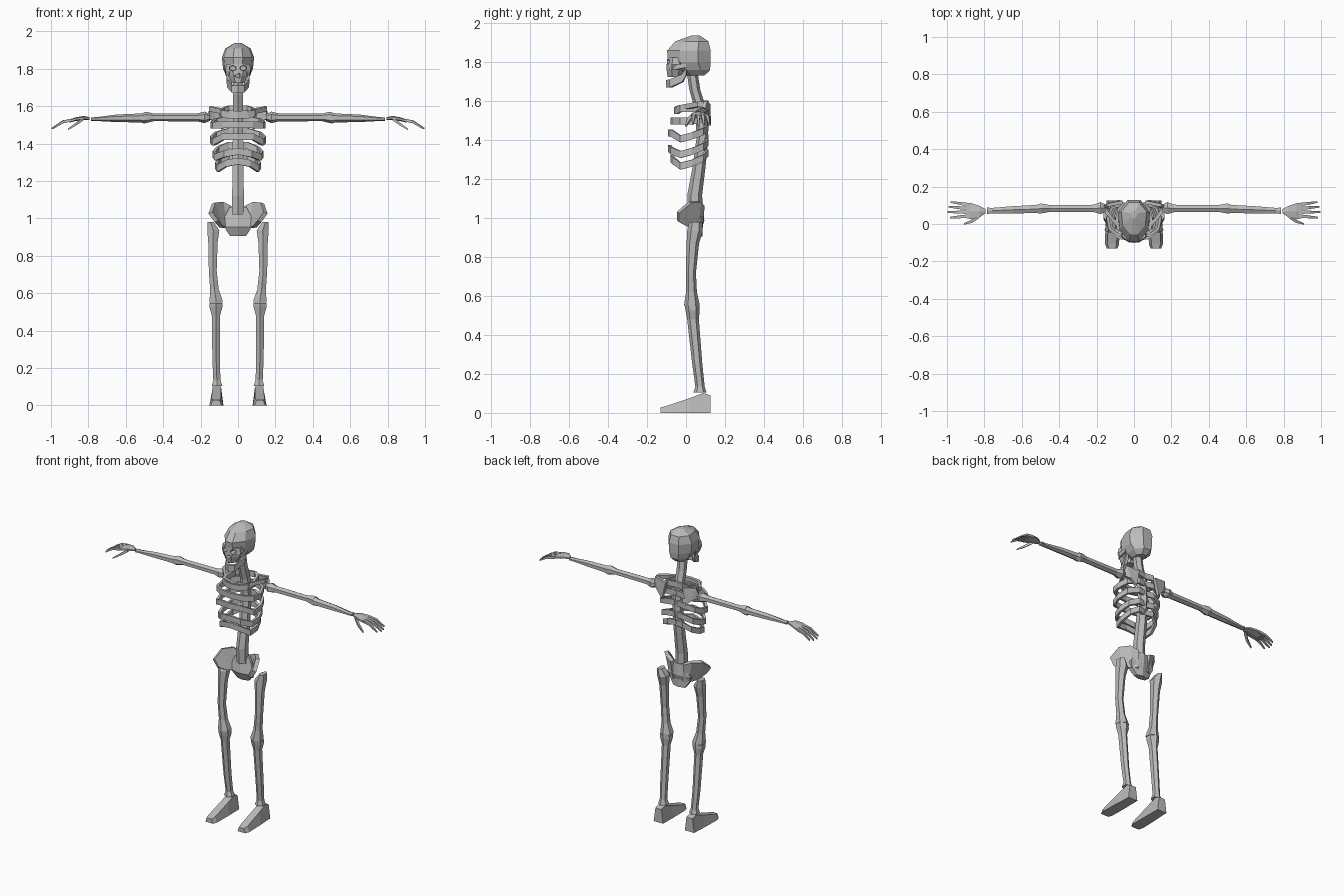
import bpy, bmesh, math
from mathutils import Vector

bone = bpy.data.materials.new("bone grey")
bone.diffuse_color = (0.5, 0.5, 0.5, 1)


def make(name, verts, faces, mirror=False, thick=0):
    me = bpy.data.meshes.new(name)
    me.from_pydata(verts, [], faces)
    bm = bmesh.new()
    bm.from_mesh(me)
    bmesh.ops.recalc_face_normals(bm, faces=bm.faces)
    bm.to_mesh(me)
    bm.free()
    me.materials.append(bone)
    ob = bpy.data.objects.new(name, me)
    bpy.context.collection.objects.link(ob)
    if thick:
        m = ob.modifiers.new("thickness", 'SOLIDIFY')
        m.thickness, m.offset = thick, 0
    if mirror:
        m = ob.modifiers.new("mirror", 'MIRROR')
        m.use_mirror_merge = False
    return ob


def loft(name, stations, axis='z', sides=6, mirror=False, taper=0):
    """Stations are (x, y, z, half width, half depth) of rings across the axis.
    A taper narrows each ring on its positive side, or on its negative side if below 0."""
    ang = [math.tau * (i + 0.5) / sides for i in range(sides)]
    ca, sa = max(math.cos(a) for a in ang), max(math.sin(a) for a in ang)
    verts, faces = [], []
    for x, y, z, a, b in stations:
        for t in ang:
            u, v = a * math.cos(t) / ca, b * math.sin(t) / sa
            u *= 1 - max(0, taper * math.sin(t))
            verts.append((x + u, y + v, z) if axis == 'z' else
                         (x, y + u, z + v) if axis == 'x' else (x + u, y, z + v))
    for s in range(len(stations) - 1):
        for i in range(sides):
            j = (i + 1) % sides
            faces.append((s * sides + i, s * sides + j, (s + 1) * sides + j, (s + 1) * sides + i))
    faces.append(tuple(range(sides)))
    faces.append(tuple(range(len(verts) - sides, len(verts))))
    return make(name, verts, faces, mirror)


def band(name, path, height, thick, closed=True, mirror=False):
    """Upright strip following a path, thickened towards its inside."""
    verts, faces, n = [], [], len(path)
    for p in path:
        p = Vector(p)
        inward = Vector((0 - p.x, 0.01 - p.y, 0)).normalized() * thick
        for q, dz in ((p, -1), (p, 1), (p + inward, 1), (p + inward, -1)):
            verts.append((q.x, q.y, q.z + dz * height / 2))
    for s in range(n if closed else n - 1):
        t = (s + 1) % n
        for k in range(4):
            m = (k + 1) % 4
            faces.append((s * 4 + k, s * 4 + m, t * 4 + m, t * 4 + k))
    if not closed:
        faces += [(0, 1, 2, 3), tuple(range(n * 4 - 4, n * 4))]
    return make(name, verts, faces, mirror)


def carve(ob, cutter):
    m = ob.modifiers.new("carve", 'BOOLEAN')
    m.operation, m.object, m.solver = 'DIFFERENCE', cutter, 'EXACT'
    cutter.hide_render = True
    cutter.hide_viewport = True


# Skull: egg-shaped cranium with carved eye sockets and nose opening
cranium = loft("cranium", [
    (0, 0.05, 1.938, 0.018, 0.02), (0, 0.03, 1.908, 0.068, 0.085),
    (0, 0.015, 1.86, 0.086, 0.112), (0, 0.017, 1.80, 0.08, 0.11),
    (0, 0.04, 1.76, 0.062, 0.083), (0, 0.05, 1.733, 0.035, 0.045)], sides=8, taper=-0.3)
face = loft("face", [
    (0, -0.05, 1.825, 0.062, 0.045), (0, -0.052, 1.79, 0.068, 0.047),
    (0, -0.055, 1.765, 0.055, 0.045), (0, -0.055, 1.725, 0.034, 0.04)], sides=8)
sockets = []
for sx in (-1, 1):
    sockets.append(loft("eye_socket_cutter", [
        (sx * 0.032, -0.15, 1.803, 0.022, 0.018), (sx * 0.028, -0.06, 1.803, 0.015, 0.013)], 'y', 6))
nose = loft("nose_cutter", [(0, -0.15, 1.763, 0.013, 0.017), (0, -0.075, 1.763, 0.009, 0.012)], 'y', 3)
for c in sockets:
    carve(cranium, c)
    carve(face, c)
carve(face, nose)
# Cheekbones and lower jaw
band("cheekbone", [(0.048, -0.088, 1.775), (0.066, -0.05, 1.775), (0.07, 0.0, 1.785)],
     0.022, 0.014, False, True)
band("lower_jaw", [(-0.062, 0.0, 1.755), (-0.058, -0.02, 1.72), (-0.034, -0.085, 1.692),
                   (0, -0.102, 1.69), (0.034, -0.085, 1.692), (0.058, -0.02, 1.72),
                   (0.062, 0.0, 1.755)], 0.04, 0.018, False)

# Spine: one curved column
loft("spine", [
    (0, 0.03, 1.76, 0.026, 0.028), (0, 0.045, 1.66, 0.027, 0.028),
    (0, 0.075, 1.56, 0.028, 0.03), (0, 0.085, 1.42, 0.028, 0.03),
    (0, 0.068, 1.27, 0.03, 0.033), (0, 0.045, 1.12, 0.031, 0.038),
    (0, 0.048, 1.02, 0.033, 0.038)])

# Ribs: width, front, side and back heights
for i, (w, yf, zf, zs, zb) in enumerate([
        (0.10, -0.062, 1.552, 1.562, 1.585), (0.148, -0.08, 1.50, 1.498, 1.53),
        (0.15, -0.092, 1.437, 1.422, 1.465), (0.135, -0.092, 1.358, 1.342, 1.39),
        (0.122, -0.08, 1.306, 1.282, 1.335)]):
    half = [(0.055, 0.115, zb), (w * 0.85, 0.09, (zb + zs) / 2), (w, 0.03, zs),
            (w * 0.92, -0.03, zs - 0.015 * (i > 1)), (w * 0.55, yf + 0.012, zf - 0.012 * (i > 2))]
    path = [(0, 0.105, zb)] + half + [(0, yf, zf)] + [(-x, y, z) for x, y, z in reversed(half)]
    band("rib", path, 0.036, 0.016)

# Collarbones and shoulder blades
loft("collarbone", [(0.0, -0.045, 1.562, 0.011, 0.012), (0.07, -0.03, 1.567, 0.011, 0.012),
                    (0.155, 0.075, 1.585, 0.016, 0.013)], 'x', 4, True)
make("shoulder_blade", [(0.06, 0.116, 1.585), (0.145, 0.1, 1.60), (0.165, 0.085, 1.535),
                        (0.12, 0.112, 1.515), (0.085, 0.12, 1.475)],
     [(0, 1, 3), (1, 2, 3), (0, 3, 4)], True, 0.018)

# Arms
loft("upper_arm", [
    (0.15, 0.085, 1.54, 0.018, 0.018), (0.178, 0.085, 1.54, 0.032, 0.031),
    (0.215, 0.083, 1.54, 0.02, 0.022), (0.45, 0.083, 1.54, 0.018, 0.02),
    (0.488, 0.083, 1.54, 0.025, 0.03), (0.502, 0.083, 1.538, 0.027, 0.03)], 'x', 6, True)
loft("forearm", [
    (0.498, 0.083, 1.537, 0.027, 0.03), (0.52, 0.08, 1.537, 0.022, 0.024),
    (0.65, 0.076, 1.535, 0.019, 0.02), (0.76, 0.071, 1.531, 0.015, 0.01),
    (0.787, 0.071, 1.531, 0.017, 0.009)], 'x', 6, True)

# Hands
loft("palm", [(0.795, 0.068, 1.533, 0.012, 0.008), (0.825, 0.066, 1.537, 0.03, 0.011),
              (0.87, 0.068, 1.53, 0.043, 0.01), (0.9, 0.072, 1.52, 0.04, 0.008)], 'x', 6, True)
for y0, x1, y1, z1 in ((0.103, 0.98, 0.117, 1.487), (0.083, 0.993, 0.092, 1.48),
                       (0.063, 0.998, 0.064, 1.48), (0.043, 0.985, 0.034, 1.483)):
    loft("finger", [(0.88, y0, 1.527, 0.009, 0.008),
                    ((0.88 + x1) / 2, (y0 + y1) / 2, 1.517, 0.008, 0.007),
                    (x1, y1, z1, 0.004, 0.004)], 'x', 4, True)
loft("thumb", [(0.825, 0.045, 1.533, 0.012, 0.009), (0.865, 0.015, 1.505, 0.009, 0.008),
               (0.91, 0.0, 1.475, 0.004, 0.004)], 'x', 4, True)

# Pelvis: tapered centre with flared wings
loft("sacrum", [(0, 0.062, 1.06, 0.045, 0.028), (0, 0.058, 0.985, 0.085, 0.036),
                (0, 0.05, 0.955, 0.075, 0.034), (0, 0.062, 0.905, 0.042, 0.022)])
upper = [(0.04, 0.085, 1.065), (0.085, 0.07, 1.085), (0.13, 0.02, 1.082), (0.148, -0.04, 1.03)]
lower = [(0.03, 0.075, 0.95), (0.065, 0.055, 0.95), (0.09, 0.01, 0.955), (0.115, -0.042, 0.985)]
make("hip_wing", upper + lower, [(i, i + 1, i + 5, i + 4) for i in range(3)], True, 0.024)

# Legs
loft("thigh_bone", [
    (0.146, 0.05, 0.98, 0.016, 0.034), (0.132, 0.046, 0.935, 0.032, 0.04),
    (0.134, 0.035, 0.87, 0.025, 0.032), (0.135, 0.025, 0.72, 0.021, 0.026),
    (0.126, 0.028, 0.62, 0.023, 0.028), (0.117, 0.03, 0.56, 0.035, 0.039),
    (0.117, 0.03, 0.55, 0.035, 0.04)], mirror=True)
loft("shin_bone", [
    (0.118, 0.032, 0.548, 0.034, 0.038), (0.118, 0.034, 0.525, 0.034, 0.036),
    (0.118, 0.036, 0.48, 0.022, 0.03), (0.117, 0.058, 0.25, 0.02, 0.026),
    (0.113, 0.072, 0.135, 0.019, 0.024), (0.112, 0.072, 0.105, 0.028, 0.034)], mirror=True)

# Feet: wedge from heel to toes, narrower on top
loft("foot", [
    (0.113, 0.125, 0.045, 0.034, 0.045), (0.113, 0.09, 0.051, 0.034, 0.051),
    (0.115, 0.02, 0.038, 0.037, 0.038), (0.117, -0.105, 0.017, 0.038, 0.017),
    (0.117, -0.132, 0.014, 0.028, 0.014)], 'y', 4, True, taper=0.5)
